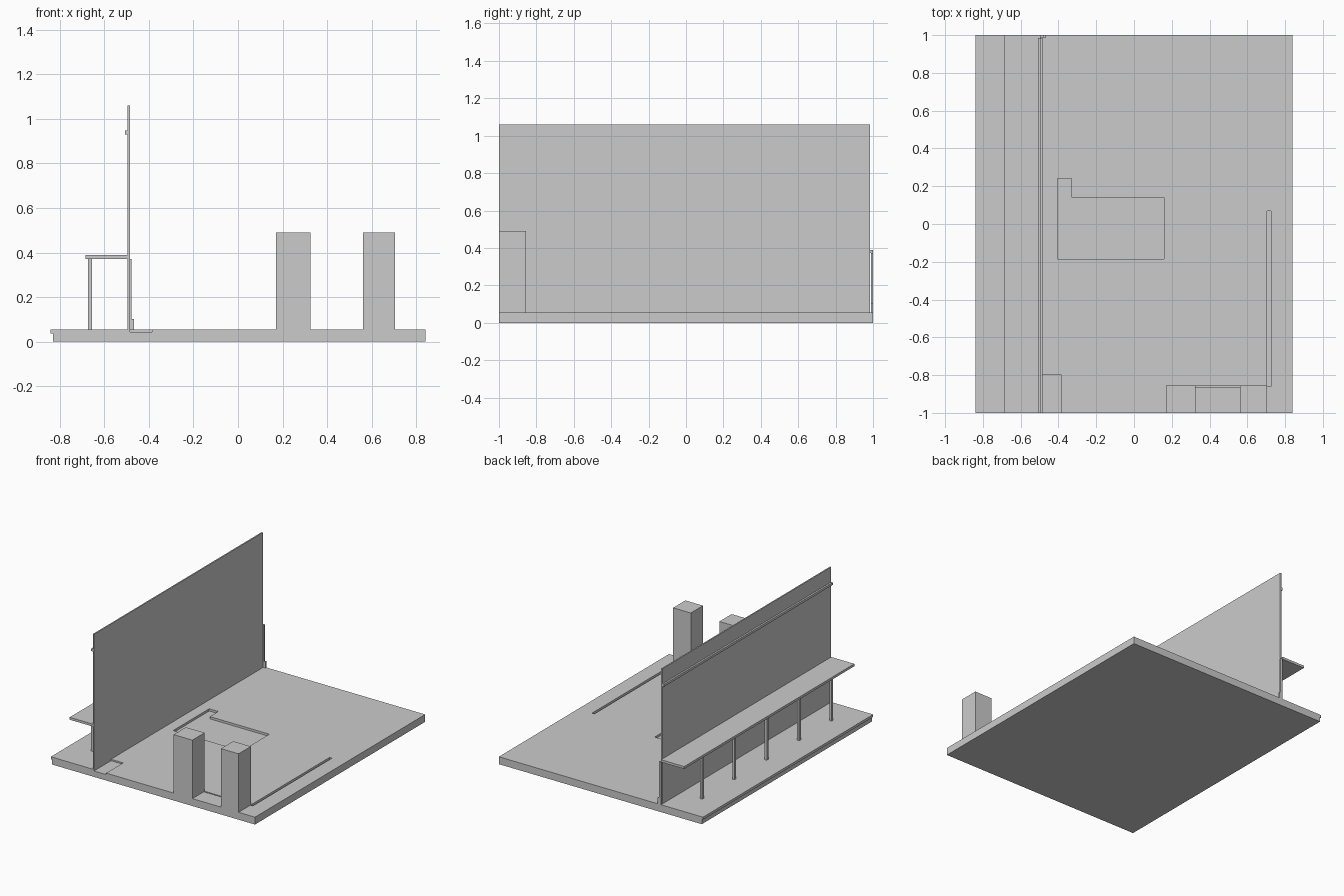
import bpy

if "Cube" in bpy.data.objects:
    bpy.data.objects.remove(bpy.data.objects["Cube"])


def box(name, x, y, z):
    """Axis-aligned box from (min, max) ranges."""
    corners = [(a, b, c) for a in x for b in y for c in z]
    faces = [(0, 1, 3, 2), (4, 6, 7, 5), (0, 4, 5, 1),
             (2, 3, 7, 6), (0, 2, 6, 4), (1, 5, 7, 3)]
    mesh = bpy.data.meshes.new(name)
    mesh.from_pydata(corners, [], faces)
    ob = bpy.data.objects.new(name, mesh)
    bpy.context.collection.objects.link(ob)
    return ob


def recess(target, x, y, floor):
    """Sink a rectangular recess into the slab top."""
    cutter = box("recess_cutter", x, y, (floor, 0.2))
    cutter.hide_render = True
    mod = target.modifiers.new("recess", 'BOOLEAN')
    mod.operation = 'DIFFERENCE'
    mod.solver = 'EXACT'
    mod.object = cutter
    bpy.context.view_layer.objects.active = target
    bpy.ops.object.modifier_apply(modifier=mod.name)
    bpy.data.objects.remove(cutter)


TOP = 0.055

# Ground slab with sunken areas
slab = box("ground_slab", (-0.83, 0.84), (-1, 1), (0, TOP))
recess(slab, (-0.405, 0.16), (-0.185, 0.14), 0.038)      # central pit
recess(slab, (-0.405, -0.33), (0.0, 0.24), 0.038)        # pit extension
recess(slab, (0.705, 0.725), (-0.86, 0.07), 0.038)       # long slot
recess(slab, (-0.485, -0.385), (-1.1, -0.8), 0.044)      # front corner recess
recess(slab, (0.325, 0.56), (-0.866, -0.856), 0.045)     # groove between pillars
box("slab_edge_lip", (-0.84, -0.83), (-1, 1), (0.036, TOP))

# Tall wall with trim on its outer side
box("wall", (-0.495, -0.485), (-1, 0.985), (0.044, 1.06))
box("wall_trim", (-0.508, -0.495), (-1, 0.985), (0.93, 0.948))

# End strips closing the back end of the wall
box("wall_end_strip", (-0.495, -0.477), (0.988, 1), (TOP, 0.372))
box("wall_end_foot", (-0.477, -0.467), (0.988, 1), (TOP, 0.102))

# Canopy on a row of posts
box("canopy", (-0.685, -0.495), (-1, 1), (0.372, 0.39))
for i in range(5):
    y = -0.76 + 0.38 * i
    box(f"canopy_post_{i + 1}", (-0.672, -0.654), (y - 0.01, y + 0.01), (TOP, 0.372))

# Gate pillars at the front edge
box("gate_pillar_left_foot", (0.17, 0.325), (-1, -0.856), (TOP, 0.069))
box("gate_pillar_left", (0.17, 0.325), (-1, -0.856), (0.069, 0.49))
box("gate_pillar_right", (0.56, 0.705), (-1, -0.856), (TOP, 0.49))
